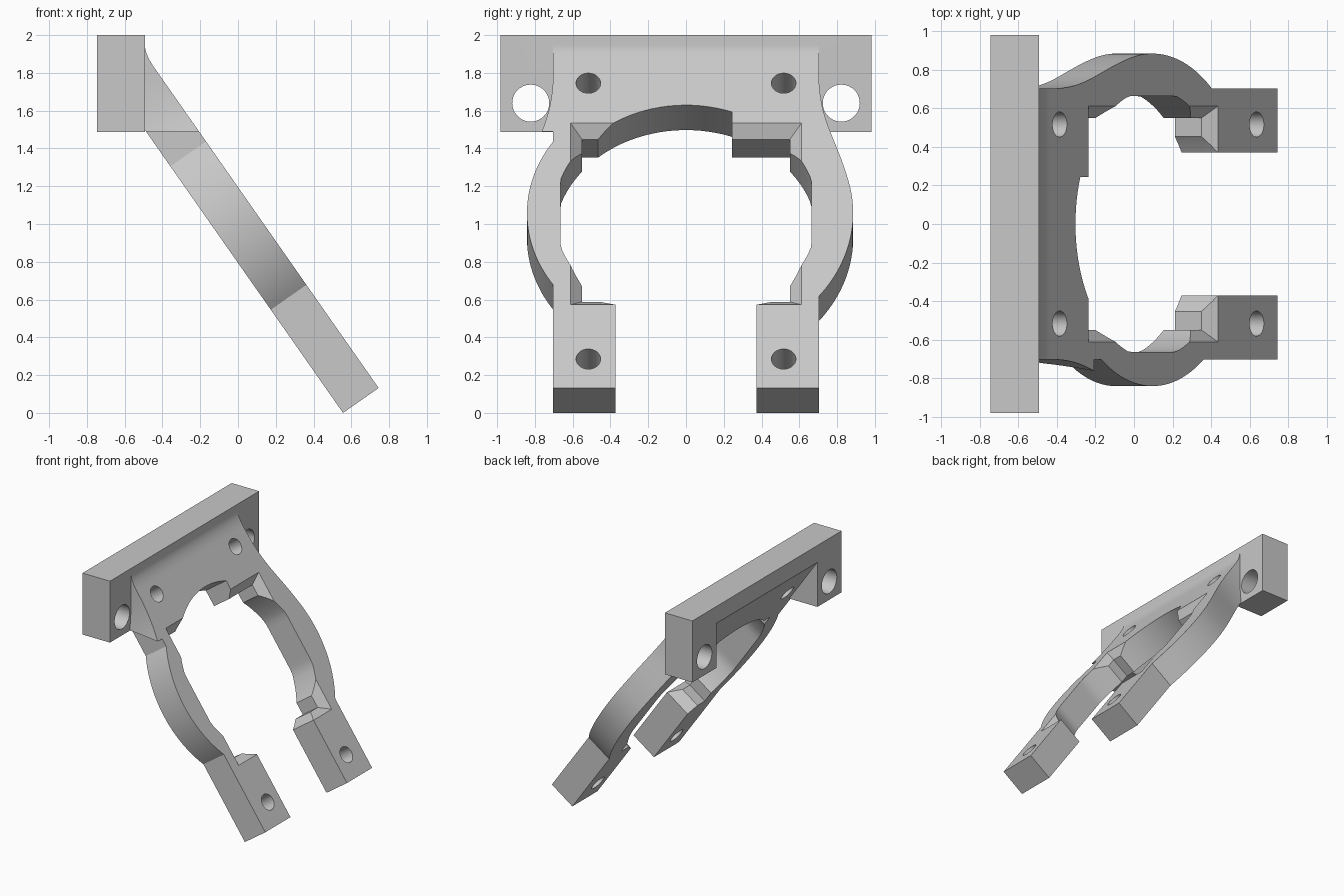
import bpy, bmesh
from math import sin, cos, pi, radians, sqrt, asin
from mathutils import Vector

cube = bpy.data.objects.get("Cube")
if cube:
    bpy.data.objects.remove(cube, do_unlink=True)

grey = bpy.data.materials.new("plain grey")
grey.use_nodes = True
COLOUR = (0.58, 0.58, 0.58, 1)
grey.diffuse_color = COLOUR
grey.node_tree.nodes["Principled BSDF"].inputs["Base Color"].default_value = COLOUR

TILT = radians(35)
THICK = 0.23       # plate thickness
MID = 1.13         # ring centre along the plate
SIDE = 0.703       # half width of the plate
FLAT = 0.665       # half width of the flattened opening
FACE = -0.493      # front face of the mounting bar


def on_plate(y, u, w):
    """Plate coordinates: y across, u up the slope, w out of the back face."""
    return Vector((0.556 - sin(TILT) * u + cos(TILT) * w, y,
                   cos(TILT) * u + sin(TILT) * w))


def loft(name, rings):
    """Closed solid through rings with equal point counts."""
    bm = bmesh.new()
    loops = [[bm.verts.new(p) for p in ring] for ring in rings]
    n = len(loops[0])
    for a, b in zip(loops, loops[1:]):
        for i in range(n):
            j = (i + 1) % n
            bm.faces.new((a[i], a[j], b[j], b[i]))
    bm.faces.new(loops[0])
    bm.faces.new(loops[-1])
    bmesh.ops.recalc_face_normals(bm, faces=bm.faces)
    mesh = bpy.data.meshes.new(name)
    bm.to_mesh(mesh)
    bm.free()
    mesh.materials.append(grey)
    ob = bpy.data.objects.new(name, mesh)
    bpy.context.collection.objects.link(ob)
    return ob


def slab(name, outline, low=-0.1, high=THICK + 0.1):
    return loft(name, [[on_plate(y, u, w) for y, u in outline] for w in (low, high)])


def box(name, x0, x1, y0, y1, z0, z1):
    return loft(name, [[(x, y0, z0), (x, y1, z0), (x, y1, z1), (x, y0, z1)] for x in (x0, x1)])


def rect(y0, y1, u0, u1):
    return [(y0, u0), (y1, u0), (y1, u1), (y0, u1)]


def arc(r, a0, a1, n, y=0, u=MID):
    return [(y + r * cos(a0 + (a1 - a0) * i / n), u + r * sin(a0 + (a1 - a0) * i / n))
            for i in range(n + 1)]


def combine(ob, other, operation):
    mod = ob.modifiers.new("combine", 'BOOLEAN')
    mod.operation = operation
    mod.solver = 'EXACT'
    mod.object = other
    bpy.context.view_layer.objects.active = ob
    bpy.ops.object.modifier_apply(modifier=mod.name)
    bpy.data.objects.remove(other, do_unlink=True)


def bezier(points, n):
    a, b, c, d = [Vector(p) for p in points]
    return [tuple(a * (1 - t) ** 3 + b * 3 * t * (1 - t) ** 2 + c * 3 * t * t * (1 - t) + d * t ** 3)
            for t in [i / n for i in range(n + 1)]]


# Plate outline: wide ring arc with a flared shoulder on one side, plain arc on the other
R_WIDE, R_PLAIN, TOP = 0.885, 0.842, 2.2
start = asin(0.2 / R_WIDE)
shoulder = bezier([(R_WIDE * cos(start), MID + 0.2), (0.79, 1.64), (SIDE, 1.72), (SIDE, 2.05)], 18)
wide_low = -sqrt(R_WIDE ** 2 - SIDE ** 2)
wide = arc(R_WIDE, asin(wide_low / R_WIDE), start, 24)
half = asin(sqrt(R_PLAIN ** 2 - SIDE ** 2) / R_PLAIN)
plain = arc(R_PLAIN, pi - half, pi + half, 32)
outline = ([(-SIDE, 0), (SIDE, 0)] + wide + shoulder[1:]
           + [(SIDE, TOP), (-SIDE, TOP)] + plain)
bracket = slab("angled_bracket", outline, 0, THICK)

# Short shoulder on the plain side, ending level with the bar's underside
flare = slab("side_flare", [(-0.6, shoulder[0][1])] + [(-y, u) for y, u in shoulder]
             + [(-0.6, 2.05)], 0, THICK)
combine(flare, box("flare_trim", -2, 2, -2, 2, 0, 1.49), 'DIFFERENCE')
combine(bracket, flare, 'UNION')

# Ring opening: circle with flattened sides and a tab left standing in one corner
INNER, TAB_Y, TAB_U = 0.698, 0.243, 1.65
a_low = asin((TAB_U - MID) / INNER)
a_high = pi / 2 - asin(TAB_Y / INNER)
circle = arc(INNER, a_high, a_low + 2 * pi, 96) + [(TAB_Y, TAB_U)]
flat = [(max(-FLAT, min(FLAT, y)), u) for y, u in circle]
combine(bracket, slab("ring_cutter", flat), 'DIFFERENCE')

# Rectangular seat with a bevelled front rim
levels = [(-0.1, 0), (0.168, 0), (0.26, 0.092)]
seat = [[on_plate(y, u, w) for y, u in rect(-0.55 - g, 0.55 + g, 0.6 - g, TAB_U + g)]
        for w, g in levels]
combine(bracket, loft("seat_cutter", seat), 'DIFFERENCE')

# Gap between the two legs
combine(bracket, slab("leg_gap_cutter", rect(-0.372, 0.372, -0.2, 0.8)), 'DIFFERENCE')

# Mounting bar, cut away between its ends behind the slope of the plate
bar = box("mounting_bar", -0.746, FACE, -0.982, 0.982, 1.488, 2)
combine(bar, slab("bar_relief_cutter", rect(-FLAT, FLAT, 1.2, 2.8), -0.8, 0), 'DIFFERENCE')
combine(bracket, bar, 'UNION')

# Fillet where the plate meets the bar
corner_u = (on_plate(0, 0, THICK).x - FACE) / sin(TILT)
corner = on_plate(0, corner_u, THICK)
lower = on_plate(0, corner_u - 0.09, THICK)
upper = corner + Vector((0, 0, 0.05))
curve = [lower * (1 - t) ** 2 + corner * 2 * t * (1 - t) + upper * t * t
         for t in [i / 10 for i in range(11)]]
section = curve + [Vector((-0.53, 0, upper.z)), Vector((-0.53, 0, 1.78))]
fillet = loft("bar_fillet", [[(p.x, y, p.z) for p in section] for y in (-SIDE, SIDE)])
combine(bracket, fillet, 'UNION')

# Screw holes through the plate and bolt holes through the bar
for side in (-1, 1):
    for u in (0.187, 1.97):
        hole = arc(0.065, 0, 2 * pi, 32, side * 0.517, u)[:-1]
        combine(bracket, slab("screw_hole_cutter", hole, -0.5, 0.4), 'DIFFERENCE')
    ring = arc(0.098, 0, 2 * pi, 40, side * 0.822, 1.64)[:-1]
    bolt = loft("bolt_hole_cutter", [[(x, y, z) for y, z in ring] for x in (-0.9, -0.47)])
    combine(bracket, bolt, 'DIFFERENCE')

bpy.ops.object.select_all(action='DESELECT')
bracket.select_set(True)
bpy.context.view_layer.objects.active = bracket
bpy.ops.object.shade_smooth_by_angle(angle=radians(25))
